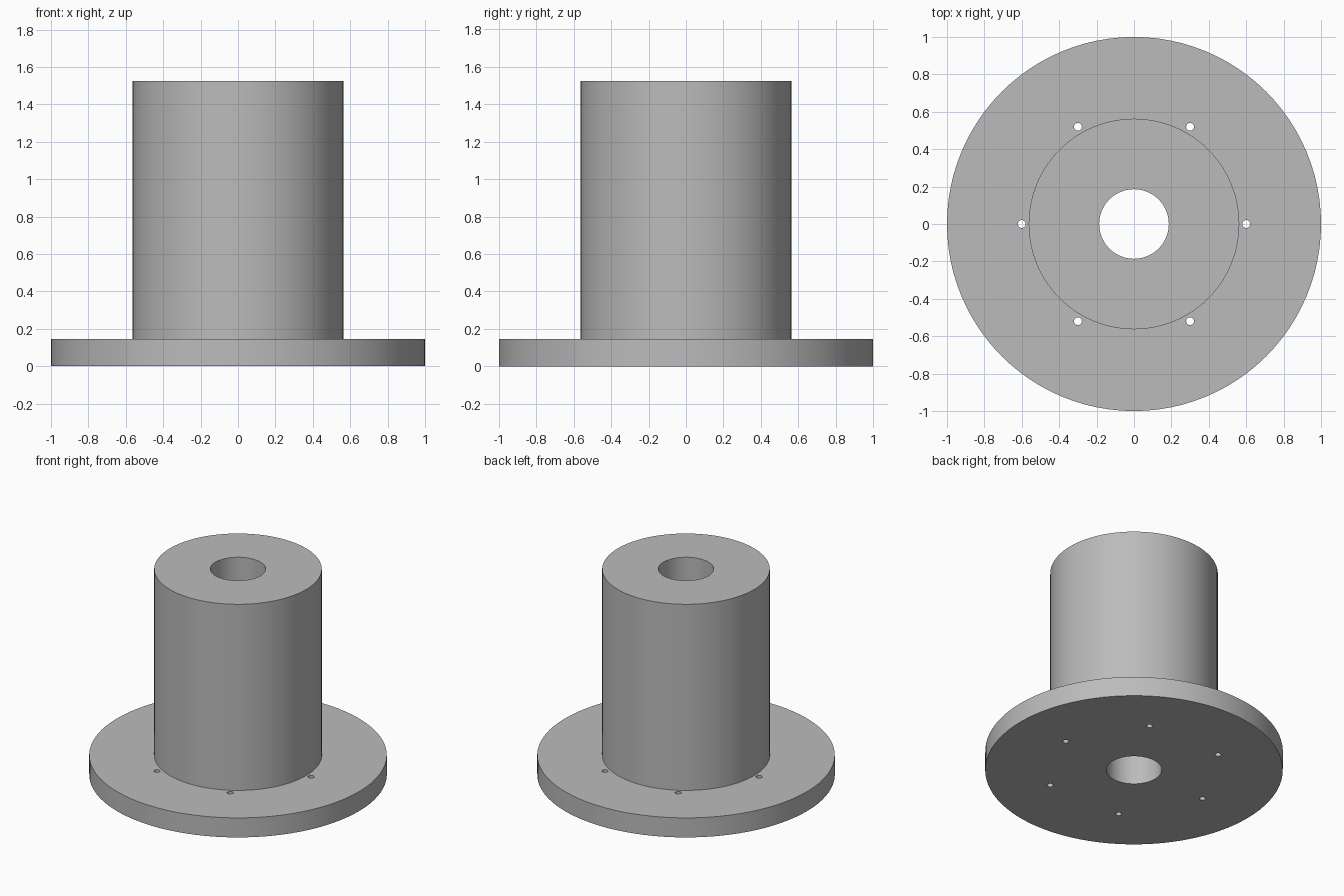
import bpy
import bmesh
import math
from mathutils import Matrix, Vector

cube = bpy.data.objects.get("Cube")
if cube:
    bpy.data.objects.remove(cube, do_unlink=True)

FLANGE_R, HUB_R, BORE_R = 1.0, 0.563, 0.186
FLANGE_H, TOTAL_H = 0.145, 1.525
BOLT_CIRCLE, BOLT_R, BOLT_COUNT = 0.6, 0.021, 6

grey = bpy.data.materials.new("plain grey")
grey.use_nodes = True
colour = (0.5, 0.5, 0.5, 1)
grey.diffuse_color = colour
grey.node_tree.nodes["Principled BSDF"].inputs["Base Color"].default_value = colour


def add_object(name, bm):
    bmesh.ops.recalc_face_normals(bm, faces=bm.faces)
    mesh = bpy.data.meshes.new(name)
    bm.to_mesh(mesh)
    bm.free()
    mesh.materials.append(grey)
    obj = bpy.data.objects.new(name, mesh)
    bpy.context.collection.objects.link(obj)
    return obj


# Flanged hub with a through bore, turned from one closed half section
section = [(BORE_R, 0), (FLANGE_R, 0), (FLANGE_R, FLANGE_H),
           (HUB_R, FLANGE_H), (HUB_R, TOTAL_H), (BORE_R, TOTAL_H)]
bm = bmesh.new()
verts = [bm.verts.new((r, 0, z)) for r, z in section]
edges = [bm.edges.new((v, verts[i - 1])) for i, v in enumerate(verts)]
bmesh.ops.spin(bm, geom=verts + edges, cent=(0, 0, 0), axis=(0, 0, 1),
               angle=math.tau, steps=96, use_merge=True)
bmesh.ops.remove_doubles(bm, verts=bm.verts, dist=0.0001)
hub = add_object("flanged_hub", bm)

# Ring of bolt hole cutters
bm = bmesh.new()
for i in range(BOLT_COUNT):
    spot = Matrix.Rotation(math.tau * i / BOLT_COUNT, 4, "Z") @ Vector((BOLT_CIRCLE, 0, FLANGE_H / 2))
    bmesh.ops.create_cone(bm, cap_ends=True, segments=24, radius1=BOLT_R, radius2=BOLT_R,
                          depth=FLANGE_H * 2, matrix=Matrix.Translation(spot))
cutter = add_object("bolt_hole_cutter", bm)

# Drill the holes, then discard the cutter
drill = hub.modifiers.new("bolt holes", "BOOLEAN")
drill.operation = "DIFFERENCE"
drill.solver = "EXACT"
drill.object = cutter
bpy.ops.object.select_all(action="DESELECT")
hub.select_set(True)
bpy.context.view_layer.objects.active = hub
bpy.ops.object.modifier_apply(modifier=drill.name)
bpy.data.objects.remove(cutter, do_unlink=True)

bpy.ops.object.shade_smooth_by_angle(angle=math.radians(30))
